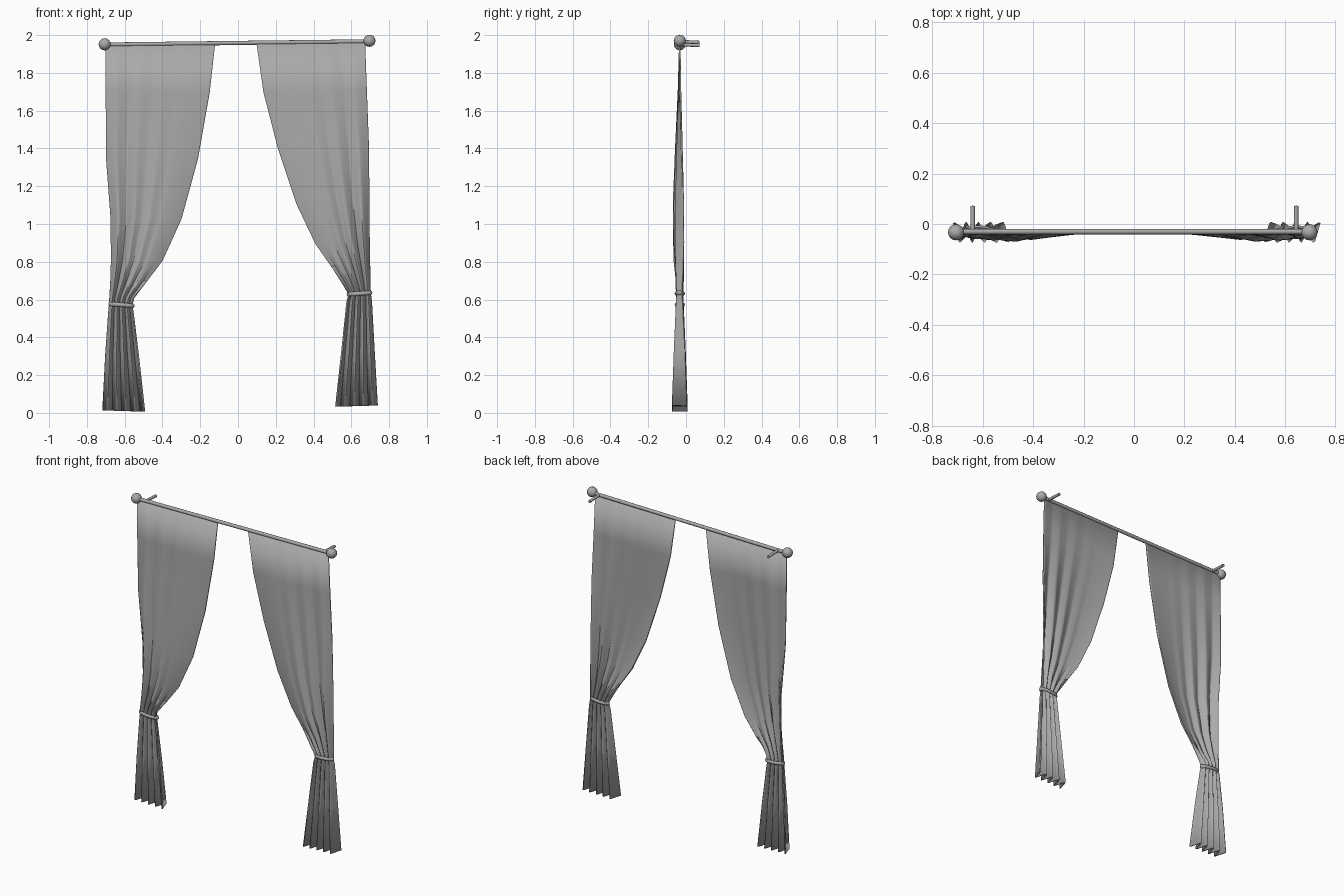
import bpy, bmesh, math
from mathutils import Vector

cube = bpy.data.objects.get("Cube")
if cube:
    bpy.data.objects.remove(cube, do_unlink=True)

grey = bpy.data.materials.new("plain grey")
grey.use_nodes = True
grey.diffuse_color = (0.4, 0.4, 0.4, 1)
grey.node_tree.nodes["Principled BSDF"].inputs["Base Color"].default_value = (0.4, 0.4, 0.4, 1)

DEPTH = -0.033  # plane the curtains hang in


def finish(name, bm, angle=40):
    bmesh.ops.recalc_face_normals(bm, faces=bm.faces)
    mesh = bpy.data.meshes.new(name)
    bm.to_mesh(mesh)
    bm.free()
    obj = bpy.data.objects.new(name, mesh)
    bpy.context.collection.objects.link(obj)
    mesh.materials.append(grey)
    bpy.ops.object.select_all(action='DESELECT')
    obj.select_set(True)
    bpy.context.view_layer.objects.active = obj
    bpy.ops.object.shade_smooth_by_angle(angle=math.radians(angle))
    return obj


def cylinder(name, start, end, radius, sides=12):
    a, b = Vector(start), Vector(end)
    bm = bmesh.new()
    bmesh.ops.create_cone(bm, cap_ends=True, segments=sides, radius1=radius,
                          radius2=radius, depth=(b - a).length)
    turn = (b - a).to_track_quat('Z', 'Y').to_matrix()
    bmesh.ops.rotate(bm, verts=bm.verts, matrix=turn)
    bmesh.ops.translate(bm, verts=bm.verts, vec=(a + b) / 2)
    return finish(name, bm)


def finial(name, centre):
    bm = bmesh.new()
    bmesh.ops.create_uvsphere(bm, u_segments=12, v_segments=8, radius=0.032)
    bmesh.ops.rotate(bm, verts=bm.verts, matrix=Vector((1, 0, 0)).to_track_quat('Z', 'Y').to_matrix())
    bmesh.ops.translate(bm, verts=bm.verts, vec=centre)
    return finish(name, bm)


def curtain(name, rows, tilt, columns=72):
    """Rows hold: height, outer x, inner x, pleat depth, billow depth."""
    bm = bmesh.new()
    grid = []
    for z, outer, inner, pleat, billow in rows:
        line = []
        for i in range(columns + 1):
            u = i / columns
            x = outer + (inner - outer) * u
            # crisp pleats, strongest on the outer side above the tie
            wave = math.asin(0.97 * math.cos(math.tau * 4.5 * u)) / 1.4
            fade = 1 if z < 0.7 else max(0, 1 - u * 1.3)
            swell = math.sin(math.pi * u ** 1.4)
            y = DEPTH + pleat * fade * wave - billow * swell
            line.append(bm.verts.new((x, y, z + tilt * (u - 0.5))))
        grid.append(line)
    for low, high in zip(grid, grid[1:]):
        for i in range(columns):
            bm.faces.new((low[i], low[i + 1], high[i + 1], high[i]))
    obj = finish(name, bm, 50)
    thick = obj.modifiers.new("cloth thickness", 'SOLIDIFY')
    thick.thickness = 0.008
    thick.offset = 0
    return obj


def tieback(name, centre, half_width, half_depth, tilt, tube=0.008):
    bm = bmesh.new()
    rings = []
    for i in range(32):
        a = math.tau * i / 32
        out = Vector((math.cos(a), math.sin(a), 0))
        mid = Vector(centre) + Vector((half_width * out.x, half_depth * out.y, tilt * out.x))
        rings.append([bm.verts.new(mid + out * tube * math.cos(b) + Vector((0, 0, tube * 1.4 * math.sin(b))))
                      for b in (math.tau * k / 8 for k in range(8))])
    for i in range(32):
        a, b = rings[i], rings[(i + 1) % 32]
        for k in range(8):
            bm.faces.new((a[k], b[k], b[(k + 1) % 8], a[(k + 1) % 8]))
    return finish(name, bm, 60)


# Rod, round ends and wall brackets
cylinder("rod", (-0.70, -0.03, 1.95), (0.70, -0.03, 1.967), 0.011)
finial("right_finial", (-0.706, -0.033, 1.951))
finial("left_finial", (0.696, -0.033, 1.97))
cylinder("right_bracket", (-0.64, -0.03, 1.95), (-0.64, 0.072, 1.945), 0.009)
cylinder("left_bracket", (0.643, -0.03, 1.966), (0.643, 0.072, 1.961), 0.009)

# Curtains
curtain("right_curtain", [
    (0.01, -0.715, -0.495, 0.040, 0), (0.30, -0.70, -0.527, 0.029, 0),
    (0.53, -0.684, -0.555, 0.017, 0), (0.57, -0.68, -0.562, 0.014, 0),
    (0.61, -0.678, -0.553, 0.016, 0.002), (0.70, -0.673, -0.482, 0.020, 0.012),
    (0.81, -0.67, -0.40, 0.022, 0.024), (1.03, -0.673, -0.30, 0.020, 0.028),
    (1.35, -0.698, -0.212, 0.012, 0.018), (1.70, -0.70, -0.15, 0.004, 0.006),
    (1.95, -0.70, -0.122, 0, 0)], -0.006)
curtain("left_curtain", [
    (0.036, 0.737, 0.518, 0.040, 0), (0.33, 0.72, 0.55, 0.029, 0),
    (0.59, 0.706, 0.577, 0.017, 0), (0.63, 0.70, 0.587, 0.014, 0),
    (0.67, 0.699, 0.565, 0.016, 0.002), (0.78, 0.697, 0.492, 0.020, 0.014),
    (0.90, 0.695, 0.41, 0.022, 0.024), (1.11, 0.694, 0.31, 0.020, 0.028),
    (1.41, 0.692, 0.21, 0.012, 0.018), (1.70, 0.682, 0.135, 0.004, 0.006),
    (1.957, 0.673, 0.098, 0, 0)], -0.006)

# Bands gathering each curtain
tieback("right_tieback", (-0.617, DEPTH, 0.572), 0.062, 0.019, -0.005)
tieback("left_tieback", (0.643, DEPTH, 0.632), 0.060, 0.019, 0.004)
